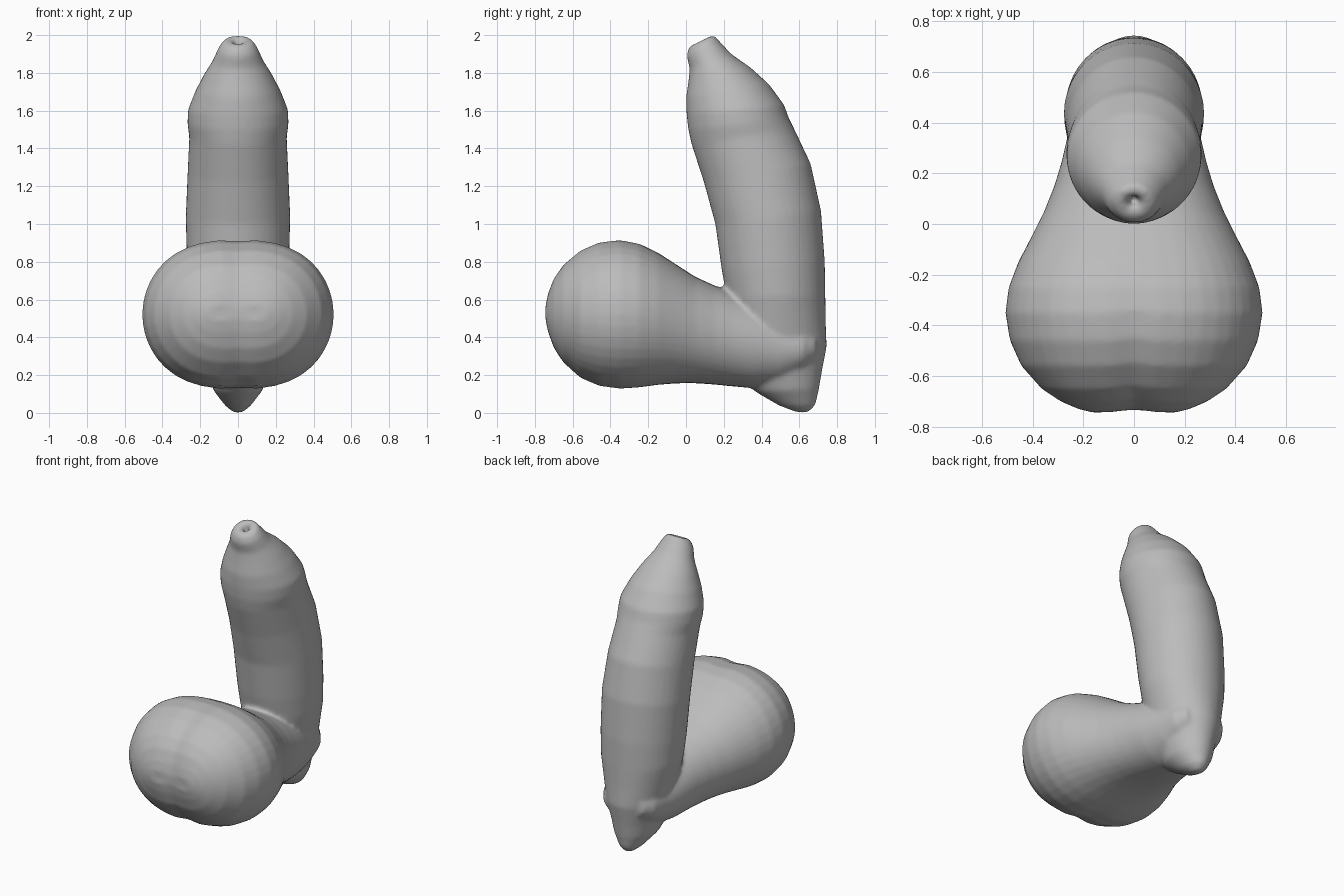
import bpy, bmesh, math
from mathutils import Vector

grey = bpy.data.materials.new("grey")
grey.diffuse_color = (0.5, 0.5, 0.5, 1)
N = 40


def loft(bm, rings):
    """Skin a list of closed rings and cap both ends."""
    loops = [[bm.verts.new(p) for p in ring] for ring in rings]
    for a, b in zip(loops, loops[1:]):
        for i in range(N):
            j = (i + 1) % N
            bm.faces.new((a[i], a[j], b[j], b[i]))
    bm.faces.new(loops[0][::-1])
    bm.faces.new(loops[-1])


def shaft_ring(fy, fz, by, bz, hw):
    """Ellipse between a front and a back point, with half width hw."""
    f, b = Vector((0, fy, fz)), Vector((0, by, bz))
    c, half = (f + b) / 2, (b - f) / 2
    return [c + half * math.sin(t) + Vector((hw * math.cos(t), 0, 0))
            for t in (2 * math.pi * i / N for i in range(N))]


def lobe_ring(y, z0, z1, hw):
    """Upright ring, widened sideways into two lobes with a shallow cleft."""
    r, c, ring = (z1 - z0) / 2, (z0 + z1) / 2, []
    for i in range(N):
        t = 2 * math.pi * i / N
        cs = math.cos(t)
        x = r * cs + (hw - r) * math.tanh(2.5 * cs) / math.tanh(2.5)
        cleft = math.exp(-(x / 0.06) ** 2) * max(0, min(1, -y * 3))
        ring.append(Vector((x, y + 0.012 * cleft, c + (r - 0.01 * cleft) * math.sin(t))))
    return ring


# root, shaft, ridge and tip: front y, z, back y, z, half width
shaft = [
    (0.58, 0.005, 0.645, 0.0, 0.025), (0.49, 0.04, 0.685, 0.04, 0.07),
    (0.37, 0.11, 0.705, 0.13, 0.13), (0.28, 0.20, 0.72, 0.22, 0.16),
    (0.24, 0.33, 0.745, 0.35, 0.20), (0.23, 0.48, 0.74, 0.48, 0.23),
    (0.215, 0.62, 0.738, 0.62, 0.26), (0.19, 0.75, 0.735, 0.8, 0.27),
    (0.155, 1.0, 0.715, 1.07, 0.277), (0.095, 1.22, 0.66, 1.32, 0.267),
    (0.03, 1.42, 0.575, 1.50, 0.258), (0.012, 1.50, 0.545, 1.56, 0.268),
    (0.003, 1.58, 0.52, 1.63, 0.265), (0.0, 1.67, 0.44, 1.74, 0.225),
    (0.012, 1.75, 0.34, 1.83, 0.18), (0.02, 1.82, 0.24, 1.90, 0.135),
    (0.003, 1.89, 0.18, 1.965, 0.105), (0.015, 1.935, 0.15, 2.0, 0.078),
    (0.045, 1.955, 0.125, 1.995, 0.045), (0.065, 1.95, 0.112, 1.975, 0.025),
    (0.085, 1.91, 0.12, 1.925, 0.02)]

# rounded front body narrowing towards the root: y, low z, high z, half width
sac = [
    (-0.745, 0.49, 0.57, 0.16), (-0.73, 0.42, 0.64, 0.22), (-0.70, 0.335, 0.72, 0.29),
    (-0.65, 0.26, 0.79, 0.365), (-0.56, 0.18, 0.865, 0.445), (-0.46, 0.137, 0.908, 0.49),
    (-0.35, 0.123, 0.92, 0.508), (-0.25, 0.13, 0.90, 0.495), (-0.15, 0.145, 0.85, 0.457),
    (-0.05, 0.155, 0.785, 0.405), (0.05, 0.157, 0.72, 0.355), (0.15, 0.15, 0.675, 0.315),
    (0.25, 0.14, 0.64, 0.285), (0.36, 0.13, 0.60, 0.26), (0.50, 0.15, 0.53, 0.225),
    (0.62, 0.22, 0.47, 0.20), (0.69, 0.28, 0.42, 0.15)]

bm = bmesh.new()
loft(bm, [shaft_ring(*s) for s in shaft])
loft(bm, [lobe_ring(*s) for s in sac])
bmesh.ops.recalc_face_normals(bm, faces=bm.faces)
mesh = bpy.data.meshes.new("body")
bm.to_mesh(mesh)
bm.free()
body = bpy.data.objects.new("body", mesh)
bpy.context.collection.objects.link(body)

# fuse both forms into one soft skin
rem = body.modifiers.new("fuse", 'REMESH')
rem.mode, rem.voxel_size, rem.use_smooth_shade = 'VOXEL', 0.013, True
soft = body.modifiers.new("soften", 'SMOOTH')
soft.factor, soft.iterations = 0.5, 8
bpy.context.view_layer.objects.active = body
body.select_set(True)
for m in ("fuse", "soften"):
    bpy.ops.object.modifier_apply(modifier=m)
mesh = body.data
mesh.materials.clear()
mesh.materials.append(grey)
for p in mesh.polygons:
    p.use_smooth = True
    p.material_index = 0
